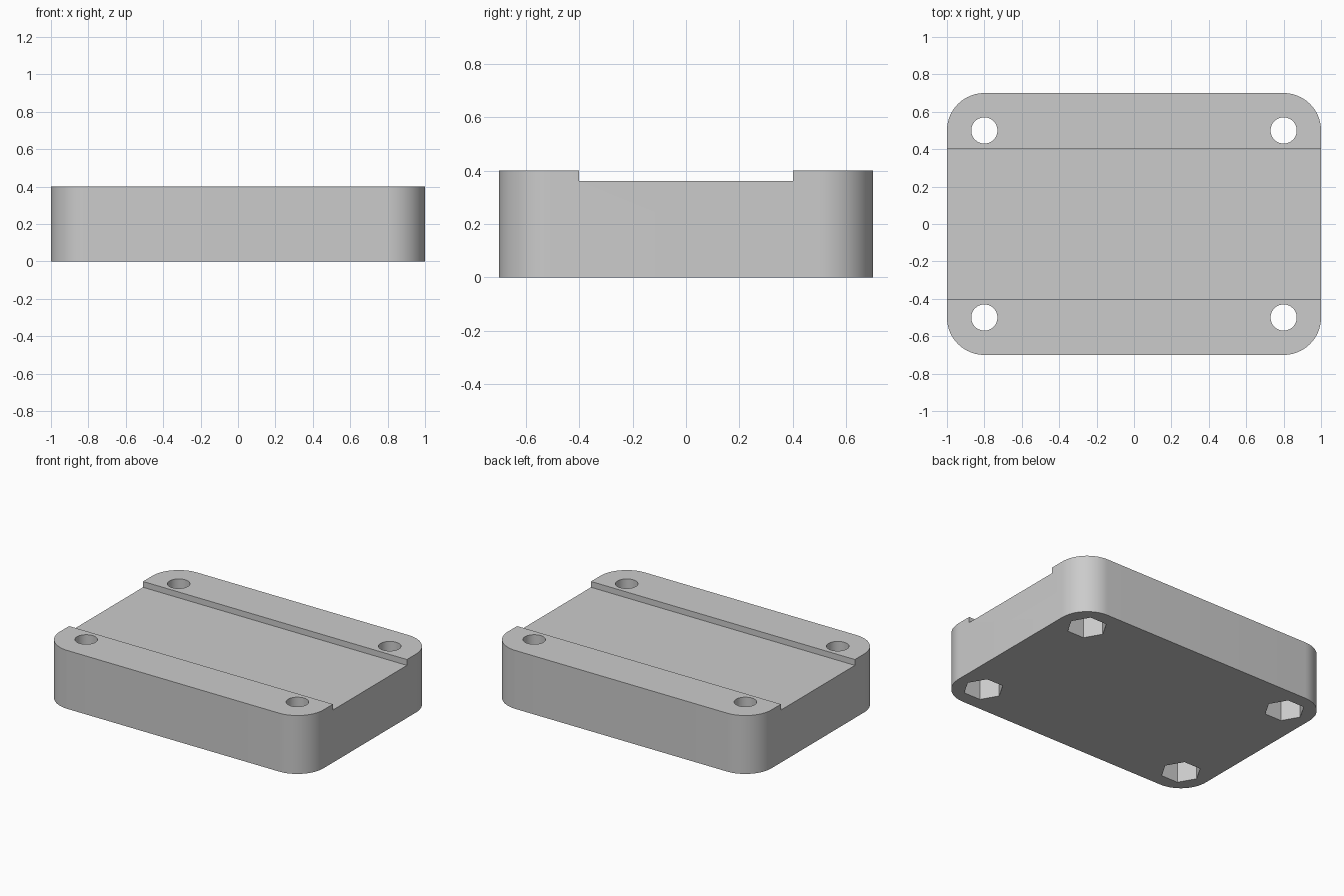
import bpy
import bmesh
from math import cos, sin, pi, radians

cube = bpy.data.objects.get("Cube")
if cube:
    bpy.data.objects.remove(cube, do_unlink=True)

LENGTH, WIDTH, HEIGHT = 2.0, 1.4, 0.4
CORNER = 0.2
HOLE_RADIUS = 0.07
NUT_RADIUS, NUT_DEPTH = 0.127, 0.2
SLOT_HALF, SLOT_FLOOR = 0.4, 0.36

grey = bpy.data.materials.new("light_grey")
grey.use_nodes = True
colour = (0.6, 0.6, 0.6, 1)
grey.diffuse_color = colour
grey.node_tree.nodes["Principled BSDF"].inputs["Base Color"].default_value = colour


def prism(name, outline, bottom, top):
    """Extrude a counter-clockwise outline from bottom to top."""
    bm = bmesh.new()
    base = bm.faces.new([bm.verts.new((x, y, bottom)) for x, y in outline])
    up = bmesh.ops.extrude_face_region(bm, geom=[base])["geom"]
    for v in up:
        if isinstance(v, bmesh.types.BMVert):
            v.co.z = top
    bmesh.ops.recalc_face_normals(bm, faces=bm.faces)
    mesh = bpy.data.meshes.new(name)
    bm.to_mesh(mesh)
    bm.free()
    mesh.materials.append(grey)
    obj = bpy.data.objects.new(name, mesh)
    bpy.context.collection.objects.link(obj)
    return obj


def circle(cx, cy, radius, sides):
    return [(cx + radius * cos(2 * pi * i / sides),
             cy + radius * sin(2 * pi * i / sides)) for i in range(sides)]


def rounded_rectangle(length, width, radius, steps=16):
    points = []
    for quarter, (sx, sy) in enumerate([(1, 1), (-1, 1), (-1, -1), (1, -1)]):
        for i in range(steps + 1):
            a = (quarter + i / steps) * pi / 2
            points.append((sx * (length / 2 - radius) + radius * cos(a),
                           sy * (width / 2 - radius) + radius * sin(a)))
    return points


def cut(target, cutter):
    """Subtract the cutter from the target and discard it."""
    cutter.hide_render = True
    mod = target.modifiers.new("cut", "BOOLEAN")
    mod.operation = "DIFFERENCE"
    mod.solver = "EXACT"
    mod.object = cutter
    bpy.context.view_layer.objects.active = target
    bpy.ops.object.modifier_apply(modifier=mod.name)
    bpy.data.objects.remove(cutter, do_unlink=True)


# Block with rounded vertical corners
block = prism("mounting_block", rounded_rectangle(LENGTH, WIDTH, CORNER), 0, HEIGHT)

# Shallow channel along the top
channel = [(-2, -SLOT_HALF), (2, -SLOT_HALF), (2, SLOT_HALF), (-2, SLOT_HALF)]
cut(block, prism("channel_cutter", channel, SLOT_FLOOR, 1))

# Screw holes with hexagonal nut pockets underneath
for x in (-0.8, 0.8):
    for y in (-0.5, 0.5):
        cut(block, prism("hole_cutter", circle(x, y, HOLE_RADIUS, 48), -0.5, 1))
        cut(block, prism("nut_cutter", circle(x, y, NUT_RADIUS, 6), -0.5, NUT_DEPTH))

# Smooth rounded walls, crisp edges
bpy.ops.object.select_all(action="DESELECT")
block.select_set(True)
bpy.context.view_layer.objects.active = block
bpy.ops.object.shade_smooth_by_angle(angle=radians(30))
